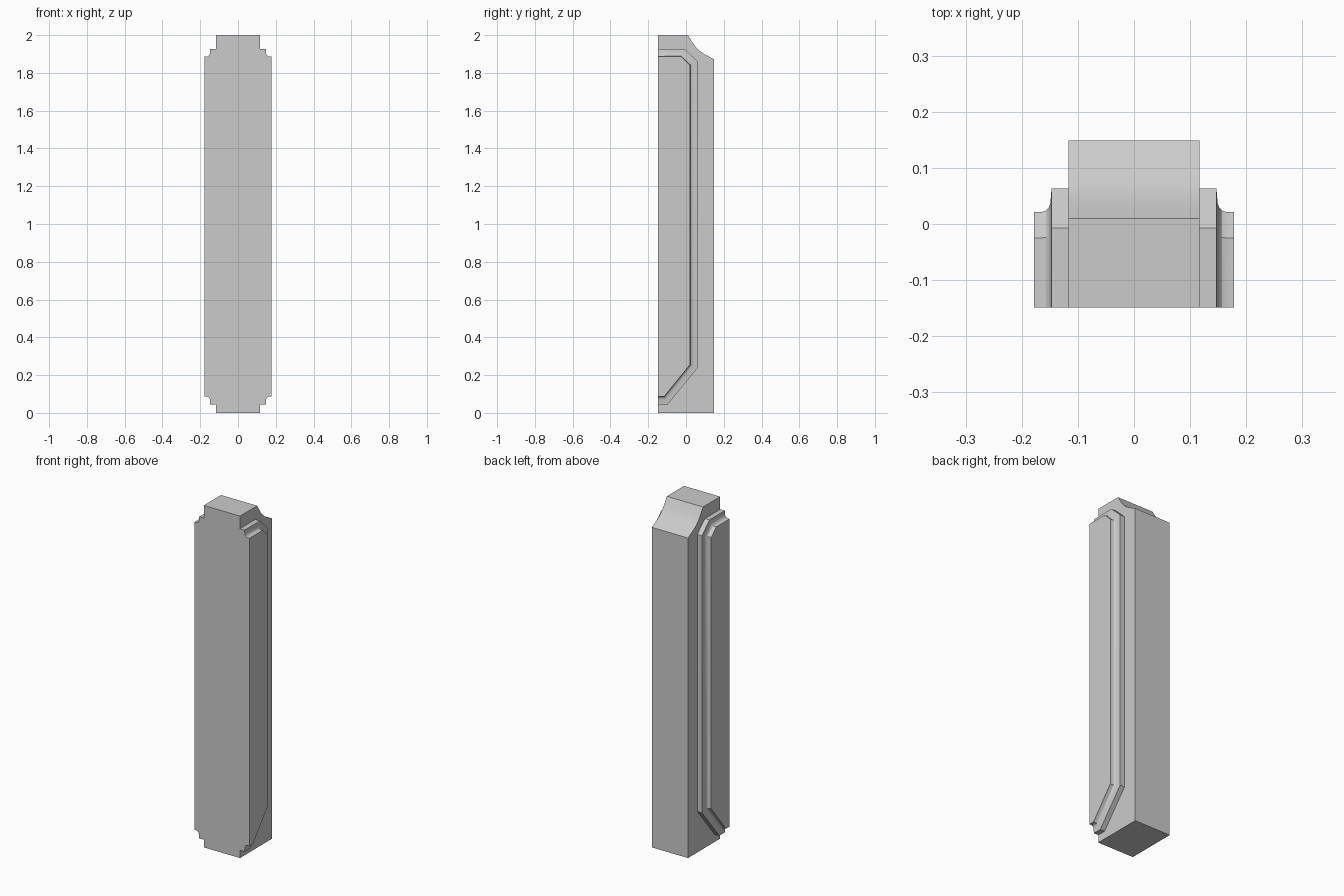
import bpy, bmesh, math

if "Cube" in bpy.data.objects:
    bpy.data.objects.remove(bpy.data.objects["Cube"])

BACK = -0.149   # flat face shared by every part


def loft(name, rings, cap_first=True):
    """Join equal-length rings of 3D points into a closed solid."""
    bm = bmesh.new()
    vs = [[bm.verts.new(p) for p in ring] for ring in rings]
    n = len(vs[0])
    for a, b in zip(vs, vs[1:]):
        for i in range(n):
            j = (i + 1) % n
            bm.faces.new((a[i], a[j], b[j], b[i]))
    if cap_first:
        bm.faces.new(vs[0][::-1])
    bm.faces.new(vs[-1])
    bmesh.ops.recalc_face_normals(bm, faces=bm.faces)
    # recalculation can flip an open shell: make the outer cap face outward
    bm.faces.ensure_lookup_table()
    if bm.faces[-1].normal.x * vs[-1][0].co.x < 0:
        bmesh.ops.reverse_faces(bm, faces=bm.faces)
    mesh = bpy.data.meshes.new(name)
    bm.to_mesh(mesh)
    bm.free()
    ob = bpy.data.objects.new(name, mesh)
    bpy.context.collection.objects.link(ob)
    bpy.ops.object.select_all(action='DESELECT')
    ob.select_set(True)
    bpy.context.view_layer.objects.active = ob
    bpy.ops.object.shade_smooth_by_angle(angle=math.radians(25))
    return ob


# Central post: side profile (y, z) with a hollow curve at the top
core = [(BACK, 0), (0.149, 0), (0.149, 1.872), (0.10, 1.898), (0.072, 1.917),
        (0.052, 1.937), (0.035, 1.960), (0.01, 2.0), (BACK, 2.0)]
loft("central_post", [[(x, y, z) for y, z in core] for x in (-0.117, 0.117)])

# Stepped side panels: blend from the wide to the narrow outline through a cove
wide = [(BACK, 0.045), (-0.097, 0.045), (0.063, 0.240), (0.063, 1.860),
        (-0.007, 1.926), (BACK, 1.926)]
narrow = [(BACK, 0.087), (-0.115, 0.087), (0.021, 0.255), (0.021, 1.842),
          (-0.025, 1.886), (BACK, 1.886)]
steps = [(0.117, 0), (0.147, 0), (0.149, 0.62), (0.152, 0.80),
         (0.157, 0.93), (0.165, 1), (0.178, 1)]
for side, s in (("left", -1), ("right", 1)):
    rings = [[(s * x, a[0] + (b[0] - a[0]) * t, a[1] + (b[1] - a[1]) * t)
              for a, b in zip(wide, narrow)] for x, t in steps]
    loft(side + "_side_panel", rings, cap_first=False)
